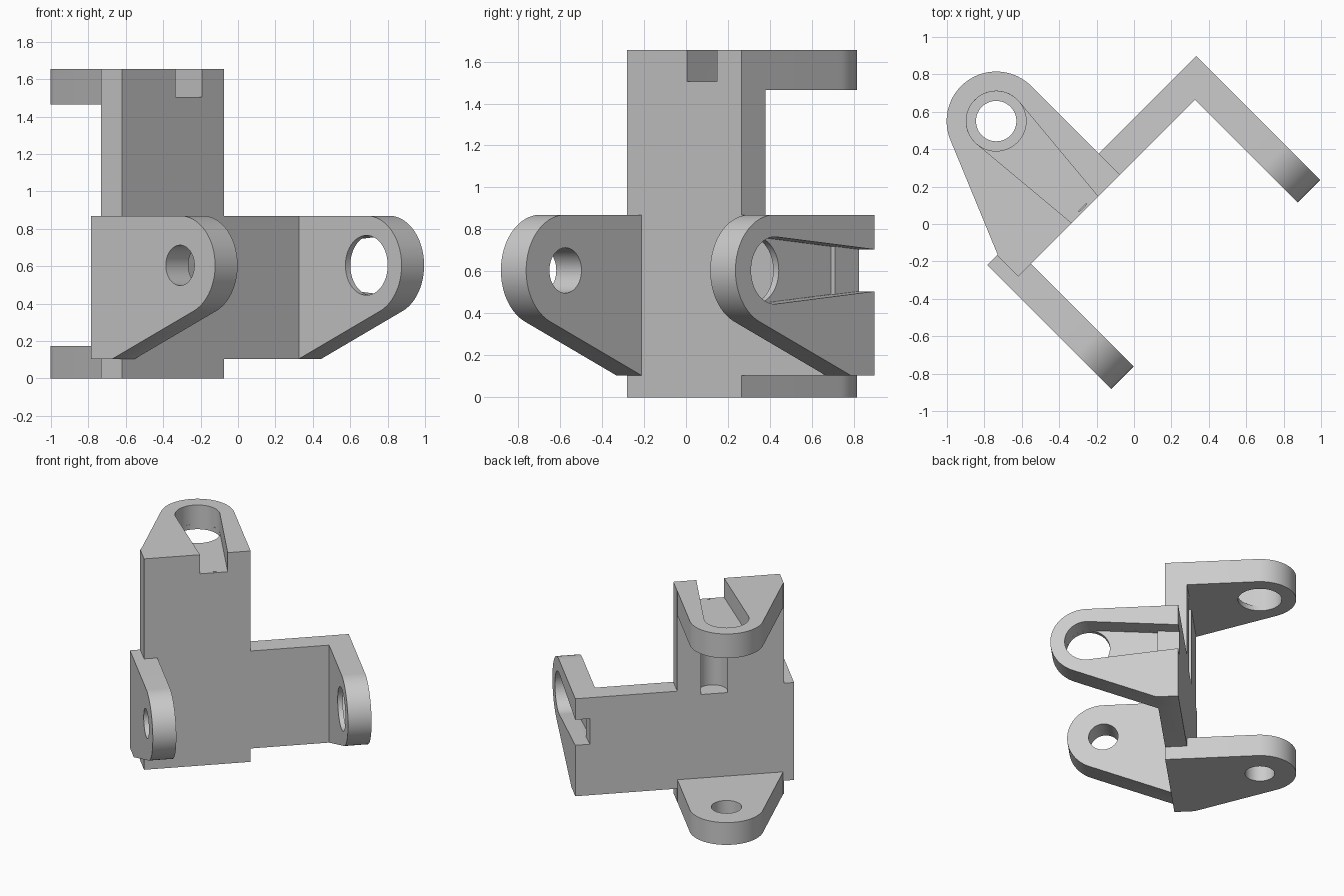
import bpy, bmesh, math
from mathutils import Matrix

cube = bpy.data.objects.get("Cube")
if cube:
    bpy.data.objects.remove(cube, do_unlink=True)

grey = bpy.data.materials.new("plain grey")
grey.use_nodes = True
grey.diffuse_color = (0.6, 0.6, 0.6, 1)
grey.node_tree.nodes["Principled BSDF"].inputs["Base Color"].default_value = (0.6, 0.6, 0.6, 1)

# Main sizes: the wall lies along local x and is turned at the end
FRONT, BACK = 0.24, 0.40
R_EAR, R_BIG, R_SMALL = 0.265, 0.16, 0.108
REACH = 0.67


def prism(name, points, t0, t1, place):
    """Extrude a 2D outline from t0 to t1, mapped into space by place."""
    bm = bmesh.new()
    low = [bm.verts.new(place(p, q, t0)) for p, q in points]
    high = [bm.verts.new(place(p, q, t1)) for p, q in points]
    bm.faces.new(low)
    bm.faces.new(high)
    n = len(points)
    for i in range(n):
        j = (i + 1) % n
        bm.faces.new((low[i], low[j], high[j], high[i]))
    bmesh.ops.recalc_face_normals(bm, faces=bm.faces)
    mesh = bpy.data.meshes.new(name)
    bm.to_mesh(mesh)
    bm.free()
    mesh.materials.append(grey)
    obj = bpy.data.objects.new(name, mesh)
    bpy.context.collection.objects.link(obj)
    return obj


def box(name, x0, x1, y0, y1, z0, z1):
    return prism(name, [(x0, y0), (x1, y0), (x1, y1), (x0, y1)], z0, z1,
                 lambda p, q, t: (p, q, t))


def combine(target, tool, operation):
    mod = target.modifiers.new(operation, 'BOOLEAN')
    mod.operation = operation
    mod.solver = 'EXACT'
    mod.object = tool
    bpy.context.view_layer.objects.active = target
    bpy.ops.object.modifier_apply(modifier=mod.name)
    bpy.data.objects.remove(tool, do_unlink=True)


def rounded(r, length, upper, lower, extra=0.0, steps=40):
    """Round end of radius r with tangent sides running to the wall."""
    reach_up = math.hypot(length, upper)
    reach_low = math.hypot(length, lower)
    a = math.atan2(upper, length) + math.acos(min(1, r / reach_up))
    b = 2 * math.pi + math.atan2(lower, length) - math.acos(min(1, r / reach_low))
    arc = [a + (b - a) * i / steps for i in range(steps + 1)]
    pts = [(r * math.cos(k), r * math.sin(k)) for k in arc]
    pts.append((length, lower))
    if extra:
        pts += [(length + extra, lower), (length + extra, upper)]
    pts.append((length, upper))
    return pts


def circle(r, steps=48):
    return [(r * math.cos(2 * math.pi * i / steps),
             r * math.sin(2 * math.pi * i / steps)) for i in range(steps)]


def flat_lug(p, q, t):
    return (-0.132 + q, 0.91 - p, t)


def upright_arm(p, q, t):
    return (t, -0.272 + p, 0.605 + q)


ear = rounded(R_EAR, 0.512, R_EAR, -0.50, extra=0.14)
slot = rounded(R_BIG, REACH, 0.1, -0.1, extra=0.05)
arm_slot = rounded(R_BIG, 0.512, 0.114, -0.114)

# Column with the round channel in its back and the pocket underneath
body = box("hinge_bracket", -0.636, 0.134, FRONT, BACK, 0, 1.655)
combine(body, prism("channel", circle(0.105), 0.83, 1.505,
                    lambda p, q, t: (-0.132 + p, 0.357 + q, t)), 'DIFFERENCE')
combine(body, box("pocket", -0.21, -0.07, 0.28, 0.38, -0.1, 0.1), 'DIFFERENCE')

# Cross wall, each side of the column
combine(body, box("cross_wall", 0.05, 0.8, FRONT, BACK, 0.105, 0.87), 'UNION')

# Ears: two flat lugs behind, two upright arms in front
for name, t0, t1, place in (("top_lug", 1.465, 1.655, flat_lug),
                            ("bottom_lug", 0, 0.175, flat_lug),
                            ("near_arm", -0.71, -0.54, upright_arm),
                            ("far_arm", 0.70, 0.87, upright_arm)):
    points = ear
    if place is upright_arm:
        points = rounded(R_EAR, 0.512, R_EAR, -0.50, extra=BACK - FRONT)
    combine(body, prism(name, points, t0, t1, place), 'UNION')

# Pin holes and tapered slots
for name, points, t0, t1, place in (
        ("top_hole", circle(R_BIG), 1.4, 1.7, flat_lug),
        ("bottom_hole", circle(R_SMALL), -0.1, 0.25, flat_lug),
        ("near_hole", circle(R_SMALL), -0.8, -0.5, upright_arm),
        ("far_hole", circle(R_BIG), 0.65, 0.95, upright_arm),
        ("top_slot", slot, 1.505, 1.75, flat_lug),
        ("far_slot", slot, 0.765, 0.95, upright_arm),
        ("far_slot_floor", arm_slot, 0.737, 0.95, upright_arm)):
    combine(body, prism(name, points, t0, t1, place), 'DIFFERENCE')

# Turn into place and shade
body.data.transform(Matrix.Rotation(math.radians(45), 4, 'Z'))
body.data.update()
bpy.ops.object.select_all(action='DESELECT')
body.select_set(True)
bpy.context.view_layer.objects.active = body
bpy.ops.object.shade_smooth_by_angle(angle=math.radians(30))
